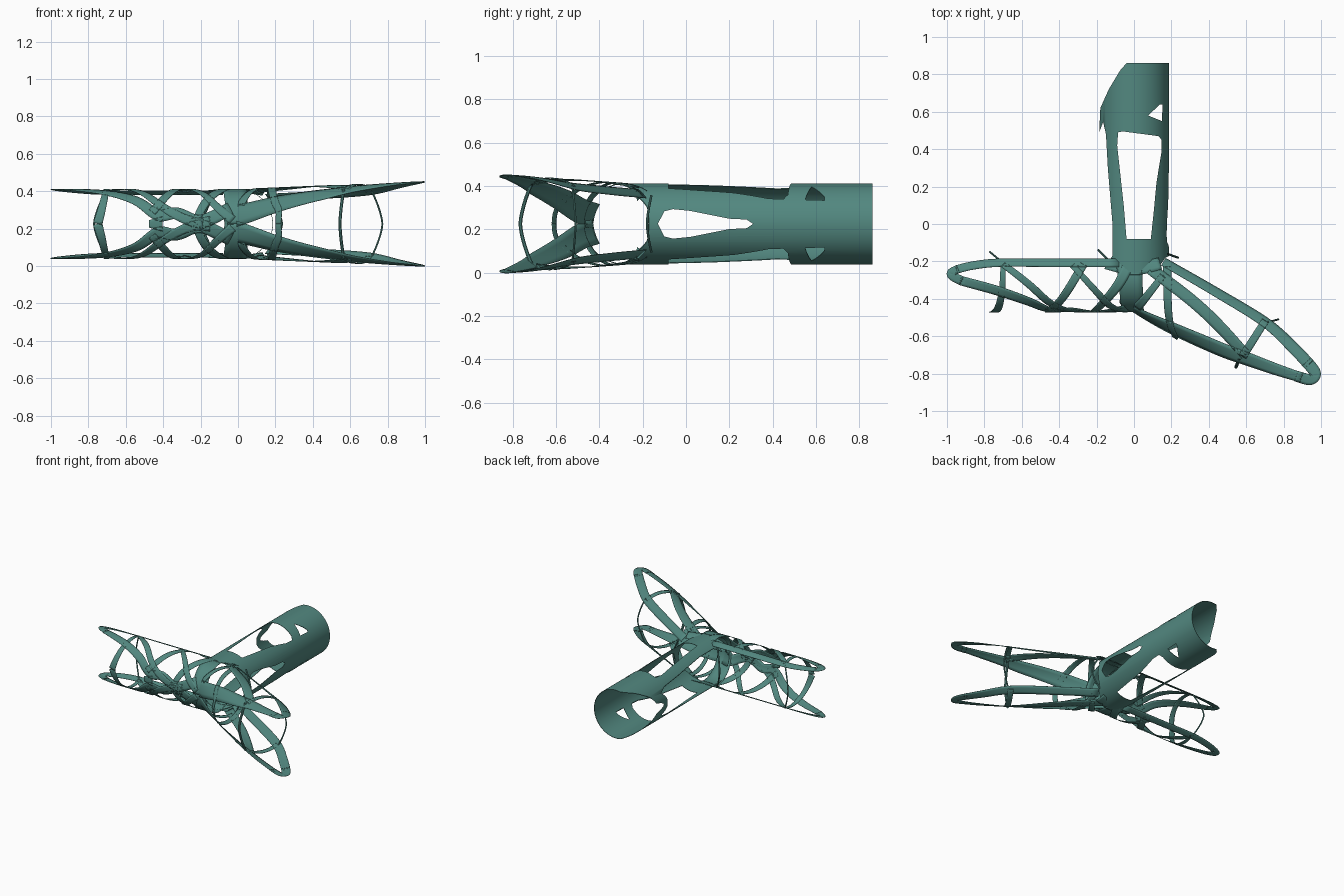
import bpy, bmesh, math
from mathutils import Vector

cube = bpy.data.objects.get("Cube")
if cube:
    bpy.data.objects.remove(cube)

MID = 0.225      # height of the plane of symmetry
WALL = 0.003     # shell thickness

mat = bpy.data.materials.new("muted_teal")
mat.use_nodes = True
TEAL = (0.085, 0.245, 0.215, 1)
mat.diffuse_color = TEAL
mat.node_tree.nodes["Principled BSDF"].inputs["Base Color"].default_value = TEAL


def add_object(name, bm):
    bmesh.ops.recalc_face_normals(bm, faces=bm.faces)
    me = bpy.data.meshes.new(name)
    bm.to_mesh(me)
    bm.free()
    me.materials.append(mat)
    ob = bpy.data.objects.new(name, me)
    bpy.context.collection.objects.link(ob)
    return ob


def activate(ob):
    bpy.ops.object.select_all(action='DESELECT')
    ob.select_set(True)
    bpy.context.view_layer.objects.active = ob


def smooth(ob):
    activate(ob)
    bpy.ops.object.shade_smooth_by_angle(angle=math.radians(35))


def spline(pts, steps=7):
    """Smooth path through the points."""
    p = [Vector(q) for q in pts]
    p = [p[0] * 2 - p[1]] + p + [p[-1] * 2 - p[-2]]
    out = []
    for i in range(1, len(p) - 2):
        a, b, c, d = p[i - 1:i + 3]
        for k in range(steps):
            t = k / steps
            out.append(0.5 * (2 * b + (c - a) * t + (2 * a - 5 * b + 4 * c - d) * t * t
                              + (3 * b - a - 3 * c + d) * t ** 3))
    return out + [p[-2]]


class Arm:
    """Conical surface lying flat; angle 0 is the top, 90 the front wall."""

    def __init__(self, origin, heading, radius, flare):
        h = math.radians(heading)
        self.o = Vector((*origin, MID))
        self.d = Vector((math.cos(h), math.sin(h), 0))
        self.n = Vector((-self.d.y, self.d.x, 0))
        if self.n.y > 0:
            self.n = -self.n
        self.r, self.flare = radius, flare

    def point(self, s, arc, side):
        r = self.r + self.flare * s
        a = arc / self.r
        return self.o + self.d * s + self.n * (r * math.sin(a)) + Vector((0, 0, side * r * math.cos(a)))

    def strip(self, bm, pts, w0, w1):
        path = spline([(s, math.radians(a) * self.r) for s, a in pts])
        last = len(path) - 1
        for side in (1, -1):
            prev = None
            for i, p in enumerate(path):
                t = (path[min(i + 1, last)] - path[max(i - 1, 0)]).normalized()
                q = Vector((-t.y, t.x)) * (w0 + (w1 - w0) * i / last) / 2
                row = [bm.verts.new(self.point(*(p + q * k), side)) for k in (-1, -0.5, 0, 0.5, 1)]
                if prev:
                    for j in range(4):
                        bm.faces.new((prev[j], prev[j + 1], row[j + 1], row[j]))
                prev = row

    def build(self, name, strips):
        bm = bmesh.new()
        for pts, w0, w1 in strips:
            self.strip(bm, pts, w0, w1)
        ob = add_object(name, bm)
        mod = ob.modifiers.new("thickness", 'SOLIDIFY')
        mod.thickness, mod.offset = WALL, 0
        smooth(ob)


# Straight side arm
Arm((0, -0.285), 180, 0.186, 0).build("right_arm_lattice", [
    ([(0.08, -25), (0.45, -25), (0.72, -25), (0.86, -20), (0.95, -13)], 0.05, 0.045),   # rear edge
    ([(0.94, -14), (0.975, -8), (0.97, -2), (0.92, 6)], 0.045, 0.05),                   # rounded tip
    ([(0.93, 5), (0.72, 24), (0.55, 47), (0.43, 75), (0.33, 72),
      (0.2, 86), (0.04, 64)], 0.05, 0.075),                                             # front edge
    ([(0.70, -22), (0.55, 15), (0.42, 56), (0.30, 80), (0.19, 90)], 0.035, 0.055),
    ([(0.46, 70), (0.42, 55), (0.35, 20), (0.27, -22)], 0.045, 0.045),
    ([(0.33, -20), (0.2, 25), (0.12, 58), (0.03, 84)], 0.03, 0.05),
    ([(0.23, 88), (0.17, 50), (0.08, 10), (0.03, -20)], 0.04, 0.06),
    ([(0.475, 90), (0.44, 90), (0.405, 90)], 0.04, 0.08),
    ([(0.25, 90), (0.15, 90)], 0.06, 0.08),
    ([(0.70, -25), (0.705, 20), (0.725, 60), (0.75, 90)], 0.025, 0.05),                 # end hoop
])

# Angled, flaring side arm
Arm((0.06, -0.29), -30, 0.188, 0.036).build("left_arm_lattice", [
    ([(0.04, -42), (0.37, -39), (0.67, -34), (0.87, -20), (0.99, -10)], 0.06, 0.055),   # rear edge
    ([(0.97, -12), (1.035, -5), (1.05, 1), (1.03, 8), (0.96, 13)], 0.055, 0.05),        # rounded tip
    ([(0.99, 11), (0.84, 20), (0.7, 28), (0.57, 37), (0.42, 46), (0.26, 57),
      (0.08, 72), (-0.05, 80)], 0.045, 0.13),                                           # front edge
    ([(0.0, -18), (0.26, -7), (0.45, 5), (0.67, 24)], 0.065, 0.055),
    ([(0.07, -36), (0.16, 11), (0.25, 53), (0.29, 70), (0.295, 90)], 0.045, 0.035),     # near hoop
    ([(0.04, 58), (0.055, 25), (0.075, -18)], 0.05, 0.035),
    ([(0.67, -36), (0.665, -2), (0.66, 29)], 0.04, 0.045),                              # far hoop
])

# Central band wrapping the junction
Arm((0, -0.285), 180, 0.185, 0).build("hub_band", [
    ([(0.03, -28), (0.02, 0), (0.01, 50), (0.0, 90)], 0.14, 0.11),
    ([(0.15, -23), (0.06, -16), (-0.02, -14), (-0.14, -24)], 0.06, 0.07),
])


def prism(poly, axis):
    """Closed polygon pushed through the model along z, or along +x."""
    bm = bmesh.new()
    if axis == 'z':
        vs, push = [bm.verts.new((a, b, -0.5)) for a, b in poly], (0, 0, 1.5)
    else:
        vs, push = [bm.verts.new((0.02, a, b)) for a, b in poly], (0.5, 0, 0)
    face = bm.faces.new(vs)
    ext = bmesh.ops.extrude_face_region(bm, geom=[face])
    bmesh.ops.translate(bm, vec=push, verts=[g for g in ext["geom"] if isinstance(g, bmesh.types.BMVert)])
    return add_object("cutter", bm)


def cut(ob, poly, axis, operation='DIFFERENCE'):
    cutter = prism(poly, axis)
    cutter.hide_render = True
    mod = ob.modifiers.new("cut", 'BOOLEAN')
    mod.object, mod.operation, mod.solver = cutter, operation, 'EXACT'
    activate(ob)
    bpy.ops.object.modifier_apply(modifier=mod.name)
    bpy.data.objects.remove(cutter)


# Rear tube, a thin-walled pipe trimmed to its outline
SIDES = 96
bm = bmesh.new()
rings = []
for y, r in ((-0.35, 0.187), (0.86, 0.187), (0.86, 0.187 - WALL), (-0.35, 0.187 - WALL)):
    rings.append([bm.verts.new((r * math.sin(math.tau * k / SIDES), y, MID + r * math.cos(math.tau * k / SIDES)))
                  for k in range(SIDES)])
for i in range(4):
    a, b = rings[i], rings[(i + 1) % 4]
    for k in range(SIDES):
        j = (k + 1) % SIDES
        bm.faces.new((a[k], a[j], b[j], b[k]))
tube = add_object("rear_tube", bm)

outline = [(-0.04, 0.9), (-0.04, 0.86), (-0.075, 0.82), (-0.135, 0.72), (-0.18, 0.62), (-0.186, 0.49),
           (-0.165, 0.545), (-0.15, 0.48), (-0.14, 0.3), (-0.115, 0.0), (-0.115, -0.17), (-0.15, -0.225),
           (-0.08, -0.25), (0.03, -0.265), (0.14, -0.22), (0.168, -0.18), (0.25, -0.14), (0.25, 0.9)]
cut(tube, outline, 'z', 'INTERSECT')
window = [(-0.085, 0.49), (-0.06, 0.495), (0.13, 0.47), (0.148, 0.45), (0.146, 0.38), (0.12, 0.22),
          (0.105, 0.06), (0.09, -0.08), (-0.04, -0.08), (-0.055, 0.1), (-0.09, 0.42)]
cut(tube, window, 'z')
cut(tube, [(0.075, 0.58), (0.14, 0.64), (0.152, 0.64), (0.15, 0.55)], 'z')
half = [(-0.13, 0), (-0.1, 0.058), (-0.06, 0.068), (0.02, 0.06), (0.2, 0.024), (0.28, 0.02), (0.31, 0)]
side_window = [(y, MID + h) for y, h in half] + [(y, MID - h) for y, h in half[-2:0:-1]]
cut(tube, side_window, 'x')
smooth(tube)


# Slender rods bridging the open sides of the arms
def rod(name, end, bulge, height, radius):
    cu = bpy.data.curves.new(name, 'CURVE')
    cu.dimensions, cu.bevel_depth, cu.bevel_resolution = '3D', radius, 2
    sp = cu.splines.new('POLY')
    steps = 16
    sp.points.add(steps)
    for i, p in enumerate(sp.points):
        t = 2 * i / steps - 1
        x, y = Vector(end).lerp(Vector(bulge), 1 - abs(t) ** 1.5)
        p.co = (x, y, MID + height * t, 1)
    cu.materials.append(mat)
    ob = bpy.data.objects.new(name, cu)
    bpy.context.collection.objects.link(ob)
    activate(ob)
    bpy.ops.object.convert(target='MESH')
    smooth(bpy.context.object)


rod("right_arm_rod", (-0.71, -0.20), (-0.77, -0.15), 0.165, 0.005)
rod("left_arm_rear_rod", (0.715, -0.525), (0.772, -0.51), 0.175, 0.005)
rod("left_arm_front_rod", (0.565, -0.715), (0.545, -0.765), 0.182, 0.009)
rod("right_hub_rod", (-0.12, -0.21), (-0.19, -0.14), 0.165, 0.006)
rod("left_hub_rod", (0.18, -0.16), (0.235, -0.18), 0.13, 0.006)
